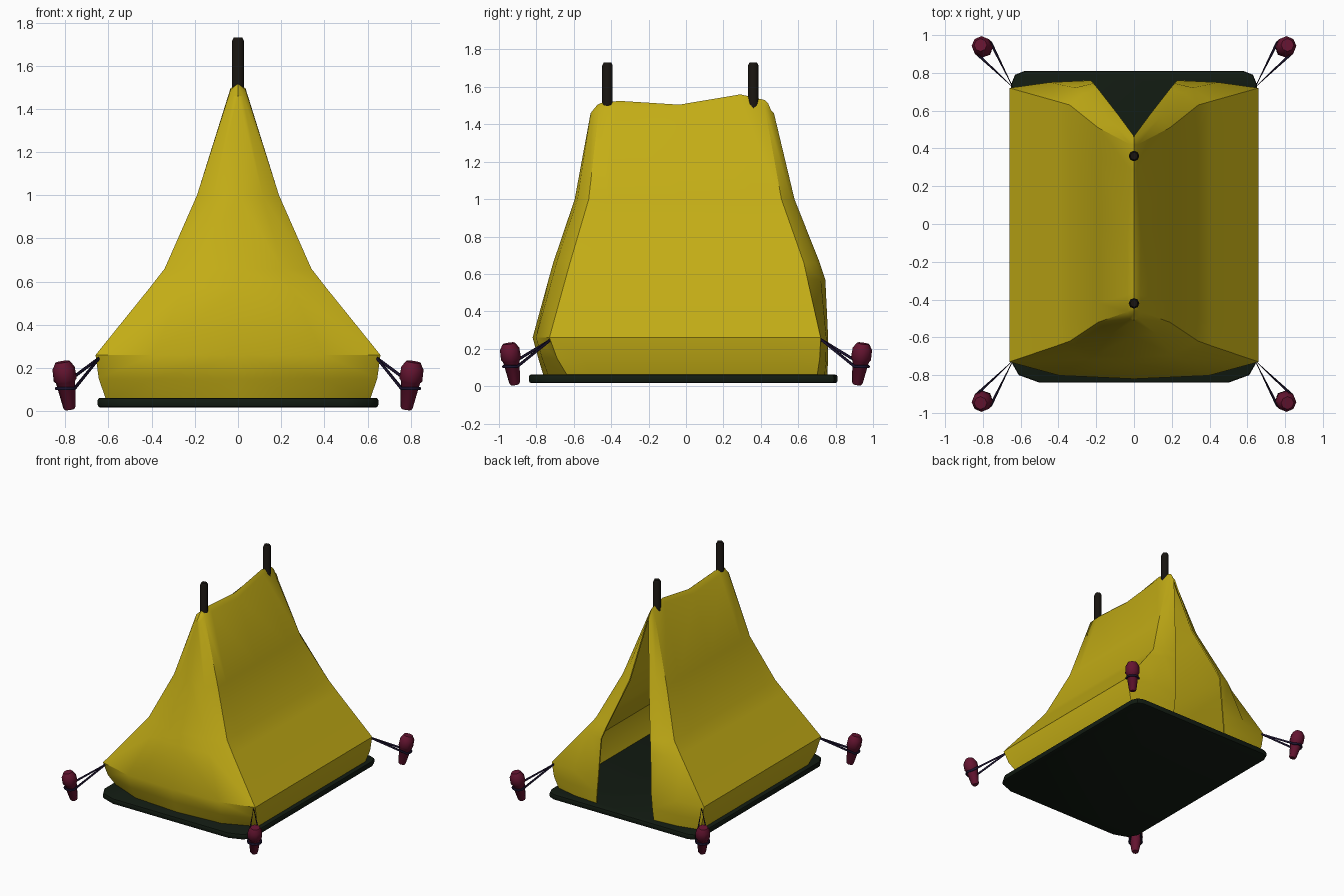
import bpy, bmesh
from math import sin, cos, pi
from mathutils import Vector

if "Cube" in bpy.data.objects:
    bpy.data.objects.remove(bpy.data.objects["Cube"])


def material(name, rgb):
    m = bpy.data.materials.new(name)
    m.diffuse_color = (*rgb, 1)
    m.use_nodes = True
    m.node_tree.nodes["Principled BSDF"].inputs["Base Color"].default_value = m.diffuse_color
    return m


YELLOW = material("canvas_yellow", (0.55, 0.42, 0.008))
MAT = material("mat_dark_green", (0.006, 0.011, 0.006))
WOOD = material("pole_dark", (0.009, 0.007, 0.005))
RED = material("peg_red", (0.13, 0.007, 0.03))
ROPE = material("rope_navy", (0.012, 0.007, 0.03))


def finish(name, bm, mat, angle=30):
    me = bpy.data.meshes.new(name)
    bm.to_mesh(me)
    bm.free()
    me.materials.append(mat)
    ob = bpy.data.objects.new(name, me)
    bpy.context.collection.objects.link(ob)
    return ob


def bake_smooth(ob, angle):
    # apply modifiers, then smooth with sharp creases
    bpy.ops.object.select_all(action='DESELECT')
    ob.select_set(True)
    bpy.context.view_layer.objects.active = ob
    bpy.ops.object.convert(target='MESH')
    bpy.ops.object.shade_smooth_by_angle(angle=angle * pi / 180)


def lathe(name, base, top, profile, mat, sides=8):
    # stacked rings (distance along axis, radius) from base towards top
    base, top = Vector(base), Vector(top)
    rot = (top - base).to_track_quat('Z', 'Y')
    bm = bmesh.new()
    rings = [[bm.verts.new(base + rot @ Vector((r * cos(2 * pi * i / sides), r * sin(2 * pi * i / sides), h)))
              for i in range(sides)] for h, r in profile]
    for a, b in zip(rings, rings[1:]):
        for i in range(sides):
            j = (i + 1) % sides
            bm.faces.new((a[i], a[j], b[j], b[i]))
    bm.faces.new(rings[0][::-1])
    bm.faces.new(rings[-1])
    ob = finish(name, bm, mat)
    bake_smooth(ob, 50)
    return ob


# Tent canvas: half of the sheet as a grid from back flap edge round to front centre
SIDE_T = (0.15, 0.53, 0.9)
RIDGE_Z = (1.53, 1.56, 1.505, 1.525, 1.518)   # back corner, three side columns, front corner
# z, half width, front corner y, front centre y, back corner y, flap edge x, flap edge y
ROWS = [
    (0.05, 0.61, -0.63, -0.76, 0.70, 0.25, 0.755),
    (0.15, 0.645, -0.69, -0.79, 0.715, 0.24, 0.76),
    (0.26, 0.66, -0.73, -0.82, 0.72, 0.23, 0.76),
    (0.57, 0.41, -0.645, -0.735, 0.65, 0.215, 0.745),
    (0.66, 0.34, -0.62, -0.71, 0.63, 0.19, 0.715),
    (1.00, 0.19, -0.52, -0.595, 0.51, 0.085, 0.58),
    (1.46, 0.035, -0.465, -0.51, 0.42, 0.008, 0.47),
]


def canvas_row(z, w, yf, yc, yb, xe, ye):
    pts = [(xe, ye, z), ((xe + w) / 2, yb + (ye - yb) * 0.75, z), (w, yb, z)]
    pts += [(w, yb + (yf - yb) * t, z) for t in SIDE_T]
    pts += [(w, yf, z), (w * 0.6, yf + (yc - yf) * 0.8, z), (0, yc, z)]
    return pts


grid = [canvas_row(*r) for r in ROWS]
# the upper row follows the sagging ridge
grid[-1] = [(x if y < 0 else x * 0.5, y, z) for x, y, z in grid[-1]]
for k in range(5):
    x, y, z = grid[-1][2 + k]
    grid[-1][2 + k] = (x, y, RIDGE_Z[k] - 0.03)
ridge = [(0, 0.455, 1.475), (0, 0.44, 1.51), (0, 0.42, RIDGE_Z[0])]
ridge += [(0, 0.42 - 0.86 * t, zz) for t, zz in zip(SIDE_T, RIDGE_Z[1:4])]
ridge += [(0, -0.44, RIDGE_Z[4]), (0, -0.46, 1.512), (0, -0.475, 1.503)]
grid.append(ridge)

bm = bmesh.new()
vs = [[bm.verts.new(p) for p in row] for row in grid]
for a, b in zip(vs, vs[1:]):
    for c in range(len(a) - 1):
        bm.faces.new((a[c], b[c], b[c + 1], a[c + 1]))
canvas = finish("tent_canvas", bm, YELLOW)
mir = canvas.modifiers.new("mirror", 'MIRROR')
mir.merge_threshold = 0.001
sol = canvas.modifiers.new("thickness", 'SOLIDIFY')
sol.thickness, sol.offset = 0.01, -1
bake_smooth(canvas, 35)

# Ground mat
half = [(0.5, -0.84), (0.61, -0.80), (0.65, -0.73), (0.65, 0.74), (0.63, 0.79), (0.58, 0.81)]
outline = half + [(-x, y) for x, y in reversed(half)]
bm = bmesh.new()
bottom = bm.faces.new([bm.verts.new((x, y, 0.017)) for x, y in outline])
ext = bmesh.ops.extrude_face_region(bm, geom=[bottom])
bmesh.ops.translate(bm, vec=(0, 0, 0.045), verts=[v for v in ext["geom"] if isinstance(v, bmesh.types.BMVert)])
bmesh.ops.recalc_face_normals(bm, faces=bm.faces)
mat_ob = finish("ground_mat", bm, MAT)
bev = mat_ob.modifiers.new("round_rim", 'BEVEL')
bev.width, bev.segments, bev.angle_limit = 0.012, 2, 1.0
bake_smooth(mat_ob, 40)

# Tent poles
for name, y in (("front_pole", -0.42), ("back_pole", 0.36)):
    lathe(name, (0, y, 0.05), (0, y, 1.73), [(0, 0.028), (1.665, 0.028), (1.68, 0.02)], WOOD)

# Pegs and looped guy ropes at the four corners
PEG = [(0, 0.022), (0.008, 0.028), (0.13, 0.045), (0.14, 0.054), (0.195, 0.052), (0.225, 0.034)]
for sy, end in ((-1, "front"), (1, "back")):
    for sx, side in ((-1, "left"), (1, "right")):
        lathe(f"{end}_{side}_peg", (sx * 0.78, sy * 0.915, 0.008), (sx * 0.812, sy * 0.947, 0.225), PEG, RED)
        start = Vector((sx * 0.642, sy * 0.725, 0.247))
        c = Vector((sx * 0.795, sy * 0.93, 0.105))
        out = Vector((c.x - start.x, c.y - start.y, 0)).normalized()
        perp = Vector((-out.y, out.x, 0))
        pts = [start] + [c + 0.047 * (perp * cos(pi * i / 8) + out * sin(pi * i / 8)) for i in range(9)]
        cu = bpy.data.curves.new(f"{end}_{side}_rope", 'CURVE')
        cu.dimensions = '3D'
        cu.bevel_depth, cu.bevel_resolution = 0.008, 1
        sp = cu.splines.new('POLY')
        sp.points.add(len(pts) - 1)
        for p, co in zip(sp.points, pts):
            p.co = (*co, 1)
        sp.use_cyclic_u = True
        cu.materials.append(ROPE)
        ob = bpy.data.objects.new(f"{end}_{side}_rope", cu)
        bpy.context.collection.objects.link(ob)
        bake_smooth(ob, 60)
